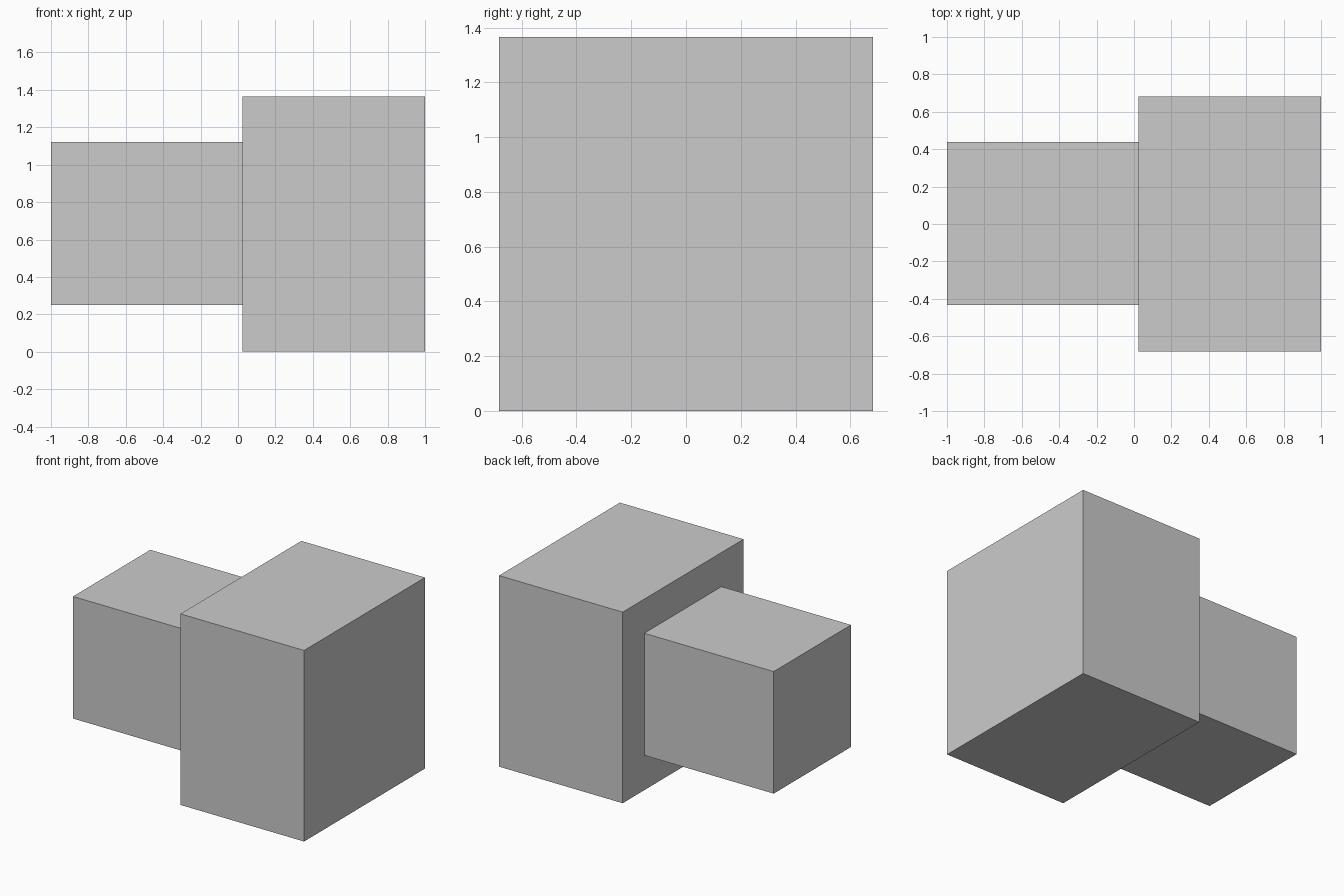
import bpy

if "Cube" in bpy.data.objects:
    bpy.data.objects.remove(bpy.data.objects["Cube"])


def box(name, lo, hi):
    """Add a box spanning two opposite corners."""
    centre = [(a + b) / 2 for a, b in zip(lo, hi)]
    bpy.ops.mesh.primitive_cube_add(size=1, location=centre)
    ob = bpy.context.object
    ob.name = name
    ob.scale = [b - a for a, b in zip(lo, hi)]
    bpy.ops.object.transform_apply(location=False, rotation=False, scale=True)
    return ob


# Large block standing on the ground
box("large_block", (0.023, -0.682, 0.0), (1.0, 0.682, 1.365))

# Smaller block projecting from its left face
box("small_block", (-1.0, -0.434, 0.249), (0.023, 0.438, 1.121))
